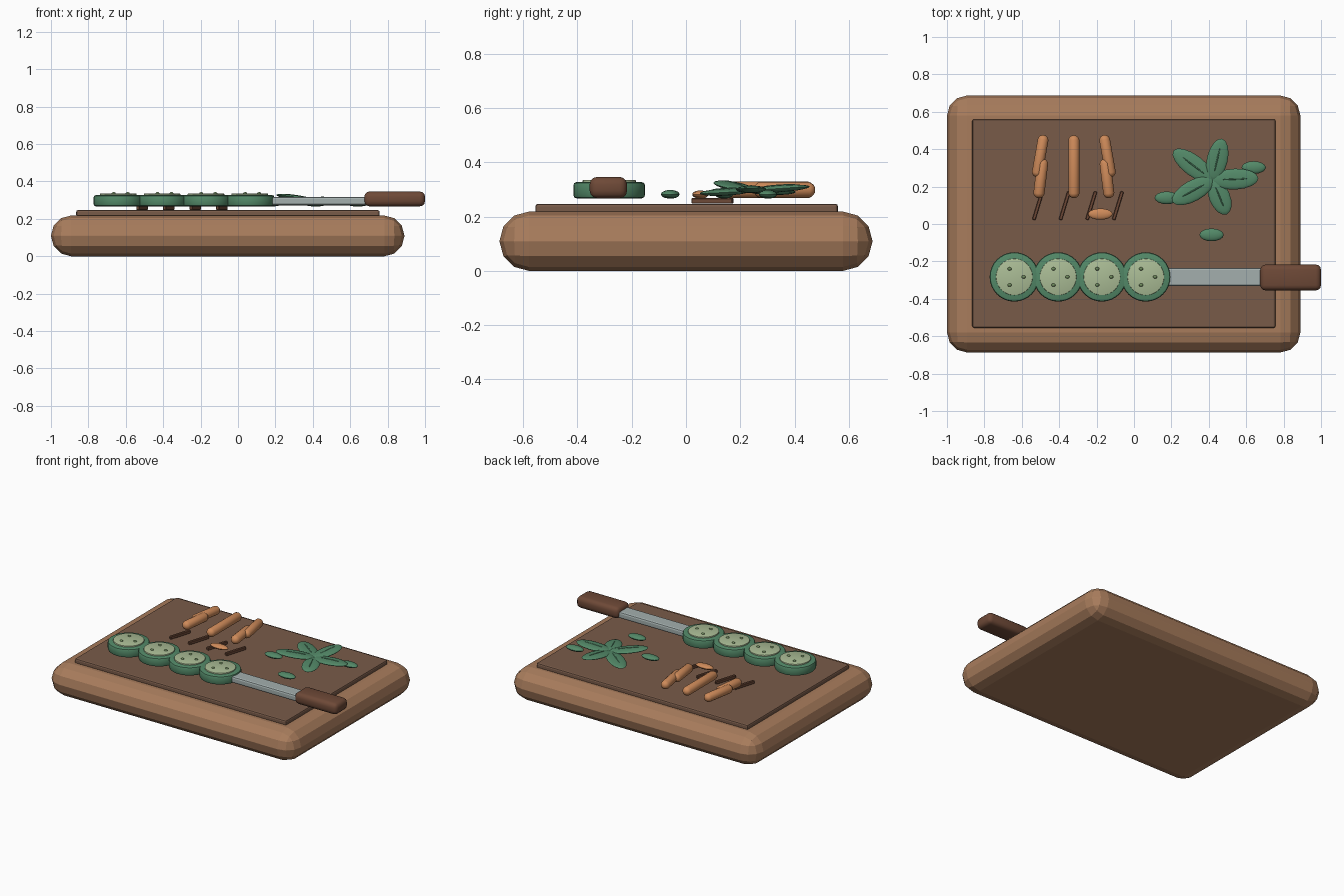
import bpy, bmesh, math
from mathutils import Matrix, Vector

if "Cube" in bpy.data.objects:
    bpy.data.objects.remove(bpy.data.objects["Cube"])


def material(name, rgb):
    lin = [((c / 255 + 0.055) / 1.055) ** 2.4 for c in rgb]
    m = bpy.data.materials.new(name)
    m.diffuse_color = (*lin, 1)
    m.use_nodes = True
    m.node_tree.nodes["Principled BSDF"].inputs["Base Color"].default_value = m.diffuse_color
    return m


WOOD = material("light wood", (168, 124, 92))
INLAY = material("inlay wood", (121, 91, 73))
DARK = material("dark wood", (110, 73, 55))
ORANGE = material("carrot orange", (207, 139, 90))
GREEN = material("leaf green", (83, 137, 104))
FLESH = material("pale green", (171, 189, 150))
SEED = material("seed green", (110, 138, 92))
STEEL = material("steel", (163, 175, 174))


def finish(bm, name, mat, smooth=True):
    me = bpy.data.meshes.new(name)
    bm.to_mesh(me)
    bm.free()
    ob = bpy.data.objects.new(name, me)
    bpy.context.collection.objects.link(ob)
    me.materials.append(mat)
    if smooth:
        bpy.ops.object.select_all(action='DESELECT')
        ob.select_set(True)
        bpy.context.view_layer.objects.active = ob
        bpy.ops.object.shade_smooth_by_angle(angle=math.radians(32))
    return ob


def box(name, lo, hi, mat, bevel=0, segments=1, smooth=False):
    lo, hi = Vector(lo), Vector(hi)
    bm = bmesh.new()
    bmesh.ops.create_cube(bm, size=1, matrix=Matrix.Translation((lo + hi) / 2)
                          @ Matrix.Diagonal((*(hi - lo), 1)))
    if bevel:
        bmesh.ops.bevel(bm, geom=bm.edges[:], offset=bevel, segments=segments,
                        profile=0.5, affect='EDGES')
    return finish(bm, name, mat, smooth)


def disc(name, centre, radius, z0, z1, mat, bevel):
    bm = bmesh.new()
    bmesh.ops.create_cone(bm, cap_ends=True, segments=32, radius1=radius, radius2=radius,
                          depth=z1 - z0,
                          matrix=Matrix.Translation((*centre, (z0 + z1) / 2)))
    rims = [e for e in bm.edges if abs(e.verts[0].co.z - e.verts[1].co.z) < 1e-5]
    bmesh.ops.bevel(bm, geom=rims, offset=bevel, segments=2, profile=0.5, affect='EDGES')
    return finish(bm, name, mat)


def ellipsoid(name, centre, radii, mat, rot=Matrix()):
    bm = bmesh.new()
    bmesh.ops.create_uvsphere(bm, u_segments=16, v_segments=10, radius=1,
                              matrix=Matrix.Translation(centre) @ rot
                              @ Matrix.Diagonal((*radii, 1)))
    return finish(bm, name, mat)


def capsule(name, a, b, r, mat):
    # sphere split at its equator and stretched between two points
    a, b = Vector(a), Vector(b)
    half = (b - a).length / 2 - r
    bm = bmesh.new()
    bmesh.ops.create_uvsphere(bm, u_segments=14, v_segments=9, radius=r)
    for v in bm.verts:
        v.co.z += math.copysign(half, v.co.z)
    rot = (b - a).to_track_quat('Z', 'Y').to_matrix().to_4x4()
    bm.transform(Matrix.Translation((a + b) / 2) @ rot)
    return finish(bm, name, mat)


# cutting board with inlaid surface
box("board", (-1, -0.687, 0), (0.89, 0.687, 0.218), WOOD, 0.108, 3)
box("board_inlay", (-0.865, -0.555, 0.21), (0.757, 0.56, 0.247), INLAY, 0.01, 2)

# cucumber slices with flesh and seeds
for i in range(4):
    x, y = -0.64 + i * 0.2343, -0.283
    disc(f"slice_rind_{i}", (x, y), 0.132, 0.267, 0.327, GREEN, 0.012)
    disc(f"slice_flesh_{i}", (x, y), 0.098, 0.30, 0.335, FLESH, 0.003)
    for k in range(3):
        t = k * math.tau / 3
        ellipsoid(f"seed_{i}_{k}", (x + 0.05 * math.cos(t), y + 0.05 * math.sin(t), 0.335),
                  (0.011, 0.009, 0.008), SEED)

# knife
box("knife_blade", (0.1, -0.332, 0.272), (0.7, -0.235, 0.317), STEEL, 0.012, 2)
box("knife_handle", (0.675, -0.355, 0.267), (1.0, -0.217, 0.346), DARK, 0.028, 3, True)

# carrot sticks: one whole, two broken and mirrored about it
Z = 0.298
capsule("carrot_middle", (-0.3215, 0.138, Z), (-0.3215, 0.475, Z), 0.031, ORANGE)
for side, s in (("left", -1), ("right", 1)):
    capsule(f"carrot_{side}_top", (-0.3215 + s * 0.16, 0.476, Z),
            (-0.3215 + s * 0.2, 0.25, Z), 0.03, ORANGE)
    capsule(f"carrot_{side}_bottom", (-0.3215 + s * 0.164, 0.35, Z),
            (-0.3215 + s * 0.19, 0.138, Z), 0.031, ORANGE)
ellipsoid("carrot_chip", (-0.18, 0.053, 0.281), (0.066, 0.03, 0.015), ORANGE)

# thin dark strips
for i in range(4):
    ob = box(f"strip_{i}", (-0.009, -0.079, -0.0105), (0.009, 0.079, 0.0105), DARK, 0.003)
    ob.location = (-0.513 + i * 0.1423, 0.098, 0.258)
    ob.rotation_euler.z = -math.radians(17)

# leaf sprig: flattened leaves from one centre, each with a midrib
root = Vector((0.42, 0.235, 0.295))
tips = [(0.47, 0.452, 0.31), (0.215, 0.39, 0.29), (0.21, 0.12, 0.328),
        (0.495, 0.055, 0.285), (0.66, 0.245, 0.305)]
for i, tip in enumerate(tips):
    d = Vector(tip) - root
    rot = d.to_track_quat('X', 'Z').to_matrix().to_4x4()
    ellipsoid(f"leaf_{i}", root + d * 0.5, (d.length * 0.52, 0.056, 0.013), GREEN, rot)
    up = rot.to_3x3() @ Vector((0, 0, 0.0115))
    ellipsoid(f"leaf_rib_{i}", root + d * 0.5 + up, (d.length * 0.28, 0.004, 0.004), GREEN, rot)

# loose small leaves
for i, c in enumerate([(0.175, 0.14), (0.64, 0.302), (0.415, -0.058)]):
    ellipsoid(f"loose_leaf_{i}", (*c, 0.282), (0.065, 0.034, 0.016), GREEN)
